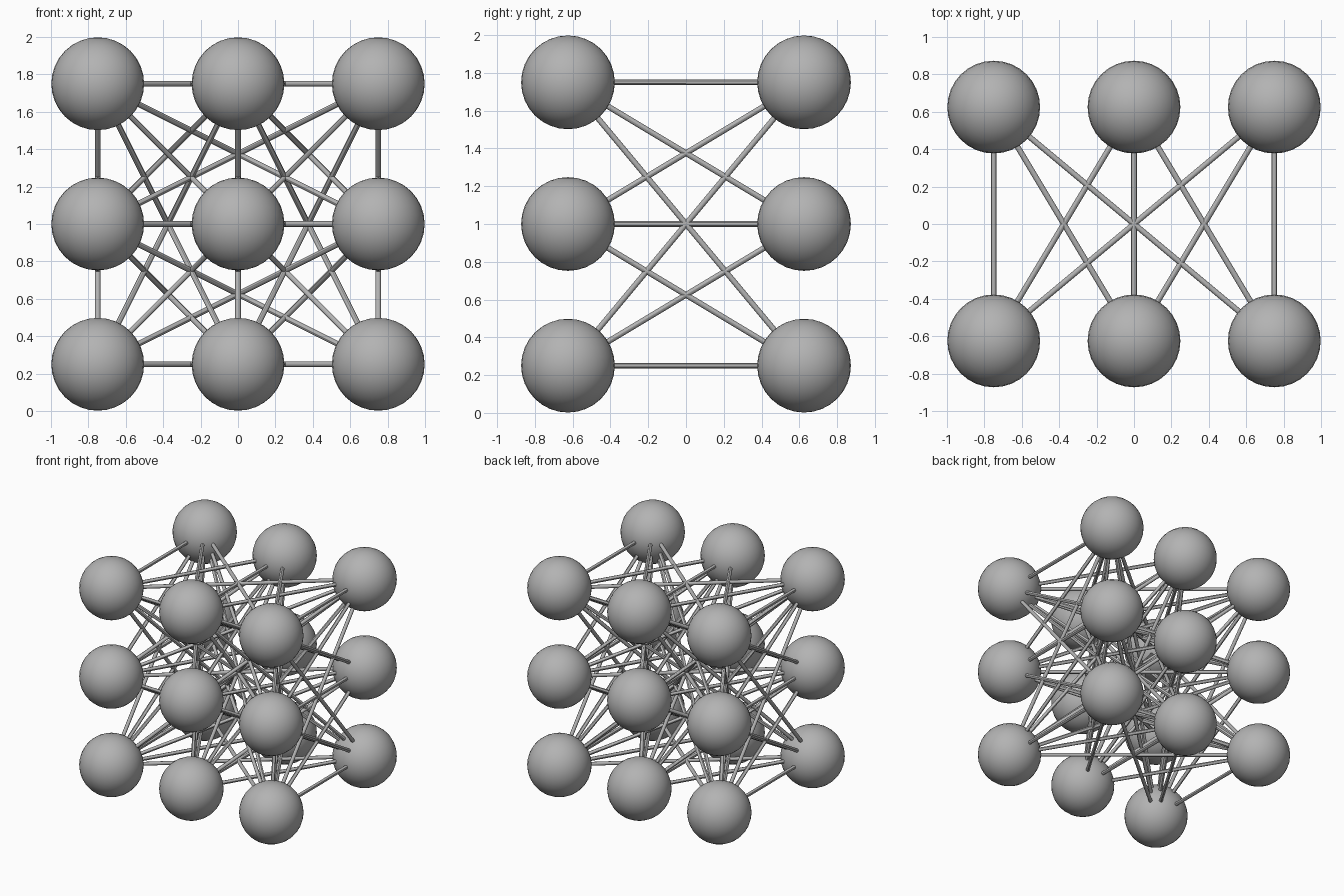
import bpy
from mathutils import Vector

if "Cube" in bpy.data.objects:
    bpy.data.objects.remove(bpy.data.objects["Cube"])

grey = bpy.data.materials.new("plain grey")
grey.diffuse_color = (0.45, 0.45, 0.45, 1)
grey.use_nodes = True
grey.node_tree.nodes["Principled BSDF"].inputs["Base Color"].default_value = grey.diffuse_color

XS = (-0.75, 0.0, 0.75)
ZS = (0.25, 1.0, 1.75)
Y = 0.625
BALL_R = 0.248
ROD_R = 0.015


def finish(name):
    ob = bpy.context.object
    ob.name = name
    ob.data.materials.append(grey)
    bpy.ops.object.shade_smooth_by_angle()


# Balls: a 3 x 3 layer at the front and another at the back
front = [Vector((x, -Y, z)) for x in XS for z in ZS]
back = [Vector((x, Y, z)) for x in XS for z in ZS]
for side, layer in (("front", front), ("back", back)):
    for p in layer:
        bpy.ops.mesh.primitive_uv_sphere_add(segments=32, ring_count=16, radius=BALL_R, location=p)
        finish(side + "_ball")

# Rods: every front ball joined to every back ball, ending just inside them
for a in front:
    for b in back:
        d = b - a
        bpy.ops.mesh.primitive_cylinder_add(
            vertices=12, radius=ROD_R, depth=d.length - 2 * BALL_R + 0.03,
            location=(a + b) / 2, rotation=d.to_track_quat('Z', 'Y').to_euler())
        finish("connecting_rod")
